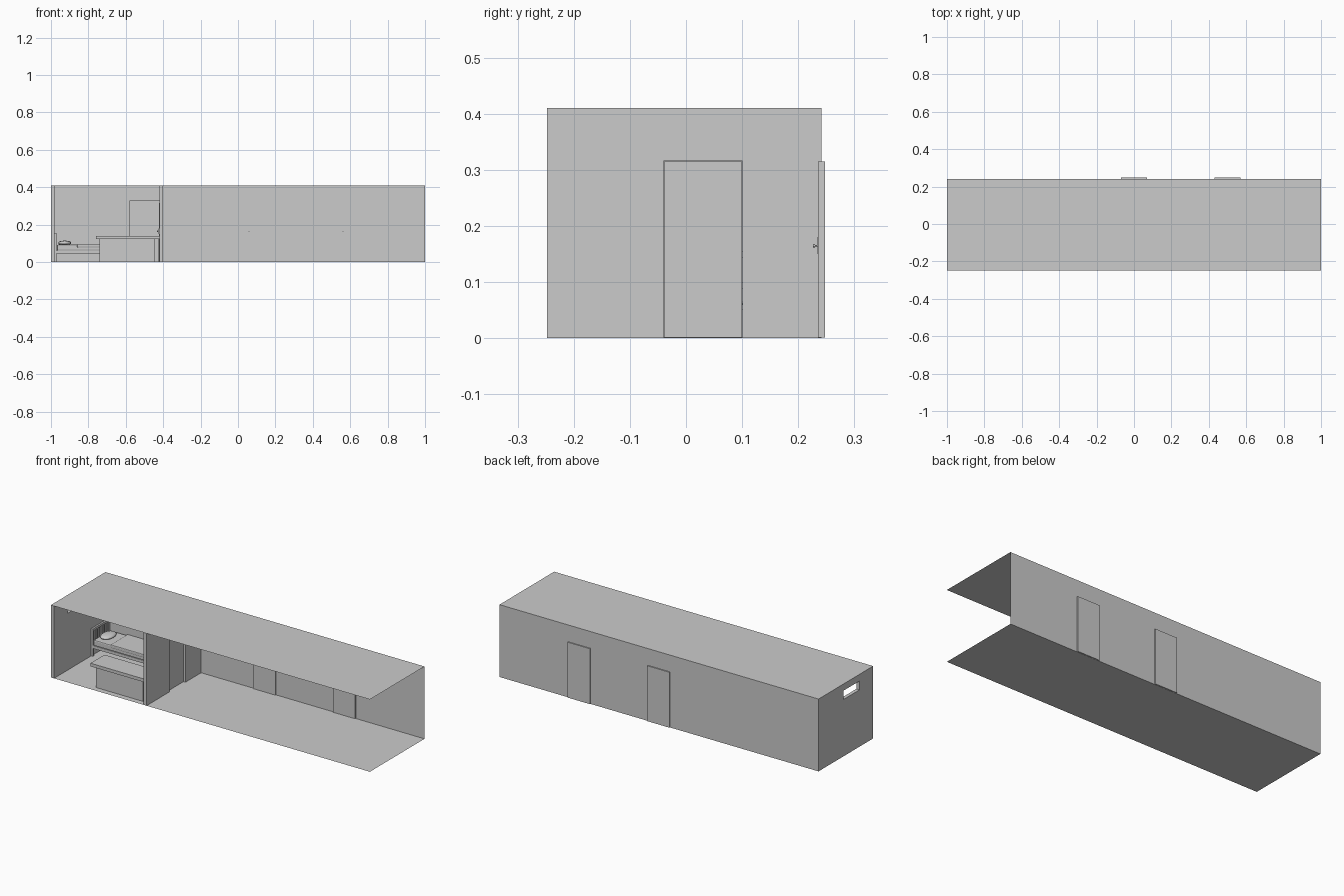
import bpy

if "Cube" in bpy.data.objects:
    bpy.data.objects.remove(bpy.data.objects["Cube"])

X0, X1, Y0, Y1, H = -1.0, 1.0, -0.2475, 0.2415, 0.41


def box(name, x0, x1, y0, y1, z0, z1, bevel=0):
    bpy.ops.mesh.primitive_cube_add(size=1, location=((x0 + x1) / 2, (y0 + y1) / 2, (z0 + z1) / 2))
    ob = bpy.context.object
    ob.name = name
    ob.scale = (x1 - x0, y1 - y0, z1 - z0)
    bpy.ops.object.transform_apply(location=False, rotation=False, scale=True)
    if bevel:
        m = ob.modifiers.new("bevel", "BEVEL")
        m.width, m.segments = bevel, 2
    return ob


def sheet(name, corners):
    me = bpy.data.meshes.new(name)
    me.from_pydata(corners, [], [(0, 1, 2, 3)])
    ob = bpy.data.objects.new(name, me)
    bpy.context.collection.objects.link(ob)
    return ob


def cut(wall, *bounds):
    cutter = box("cutter", *bounds)
    m = wall.modifiers.new("opening", "BOOLEAN")
    m.operation, m.solver, m.object = "DIFFERENCE", "EXACT", cutter
    bpy.context.view_layer.objects.active = wall
    bpy.ops.object.modifier_apply(modifier=m.name)
    bpy.data.objects.remove(cutter)


def knob(name, x, y, z, axis):
    # axis: direction the knob points, (-1, 0) or (0, -1)
    ax, ay = axis
    rot = (0, 1.5708, 0) if ax else (1.5708, 0, 0)
    for part, r, depth, off in (("stem", 0.0015, 0.006, 0.003), ("grip", 0.003, 0.004, 0.007)):
        bpy.ops.mesh.primitive_cylinder_add(vertices=16, radius=r, depth=depth, rotation=rot,
                                            location=(x + ax * off, y + ay * off, z))
        bpy.context.object.name = f"{name}_{part}"
        bpy.ops.object.shade_smooth_by_angle()


# Thin open shell: floor, roof and back wall (front and right end are open)
for nm, z in (("floor", 0), ("roof", H)):
    sheet(nm, [(X0, Y0, z), (X1, Y0, z), (X1, Y1, z), (X0, Y1, z)])
sheet("back_wall", [(X1, Y1, 0), (X0, Y1, 0), (X0, Y1, H), (X1, Y1, H)])

# Left end wall with a small high window
end_wall = box("end_wall", X0, -0.98, Y0, Y1, 0, H)
cut(end_wall, -1.05, -0.95, -0.125, 0.02, 0.322, 0.372)

# Partition with a doorway and its recessed door
partition = box("partition", -0.42, -0.40, Y0, Y1, 0, H)
cut(partition, -0.45, -0.37, -0.04, 0.101, -0.05, 0.316)
box("room_door", -0.4235, -0.411, -0.039, 0.1, 0.001, 0.315)
box("room_door_plate", -0.4245, -0.4235, -0.032, -0.026, 0.15, 0.18)
knob("room_door_knob", -0.4235, -0.029, 0.165, (-1, 0))

# Two doors in the back wall
for i, x in enumerate((0.0, 0.5)):
    box(f"corridor_door_{i}", x - 0.07, x + 0.07, 0.235, 0.2475, 0.001, 0.315)
    box(f"corridor_door_plate_{i}", x + 0.057, x + 0.063, 0.234, 0.235, 0.15, 0.18)
    knob(f"corridor_door_knob_{i}", x + 0.06, 0.235, 0.165, (0, -1))

# Wardrobe in the back corner
box("wardrobe", -0.58, -0.42, 0.115, 0.24, 0, 0.33)
for i, x in enumerate((-0.577, -0.499)):
    box(f"wardrobe_door_{i}", x, x + 0.076, 0.112, 0.115, 0.01, 0.325)

# Desk: top, body and side panel
box("desk_top", -0.76, -0.42, -0.235, -0.11, 0.122, 0.14)
box("desk_body", -0.74, -0.445, -0.215, -0.115, 0, 0.122)
box("desk_side", -0.445, -0.425, -0.2, -0.12, 0, 0.122)

# Bed frame: slatted headboard, low footboard and side rails
BY0, BY1, HX, FX = 0.085, 0.238, -0.98, -0.585
for nm, x, top in (("headboard", HX, 0.155), ("footboard", FX - 0.01, 0.1)):
    for j, y in enumerate((BY0, BY1 - 0.01)):
        box(f"{nm}_post_{j}", x, x + 0.01, y, y + 0.01, 0, top)
    box(f"{nm}_rail", x, x + 0.01, BY0, BY1, top - 0.012, top)
    for j in range(6):
        y = BY0 + 0.022 + j * 0.021
        box(f"{nm}_slat_{j}", x + 0.003, x + 0.007, y, y + 0.007, 0.05, top - 0.01)
for j, y in enumerate((BY0, BY1 - 0.006)):
    box(f"bed_rail_{j}", HX + 0.01, FX - 0.01, y, y + 0.006, 0.045, 0.062)
box("bed_base", HX + 0.01, FX - 0.01, BY0 + 0.006, BY1 - 0.006, 0.05, 0.06)

# Bedding
box("mattress", HX + 0.012, FX - 0.012, BY0 + 0.003, BY1 - 0.003, 0.06, 0.093, 0.006)
box("blanket", -0.86, FX - 0.012, BY0 - 0.001, BY1 + 0.001, 0.078, 0.097, 0.004)
pillow = box("pillow", -0.968, -0.885, 0.1, 0.225, 0.087, 0.117)
sub = pillow.modifiers.new("soft", "SUBSURF")
sub.levels = sub.render_levels = 2
for p in pillow.data.polygons:
    p.use_smooth = True
